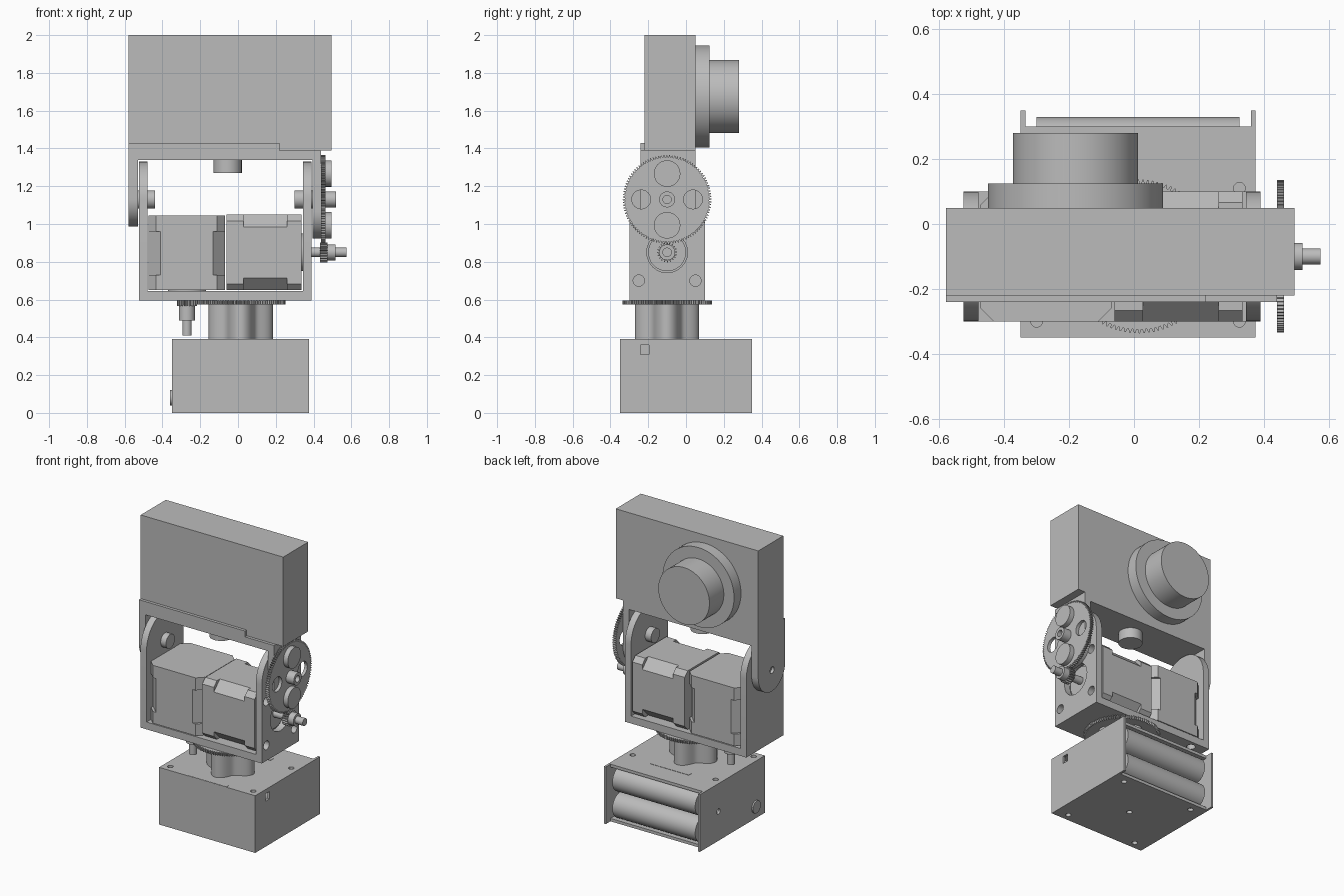
import bpy, bmesh
from math import sin, cos, pi, tau

cube = bpy.data.objects.get("Cube")
if cube:
    bpy.data.objects.remove(cube, do_unlink=True)

GREY = (0.5, 0.5, 0.5, 1)
grey = bpy.data.materials.new("plain_grey")
grey.use_nodes = True
grey.diffuse_color = GREY
grey.node_tree.nodes["Principled BSDF"].inputs["Base Color"].default_value = GREY


# ---- helpers: everything is an outline extruded along an axis ----
def prism(name, outline, axis, a, b):
    place = {"x": lambda u, v, t: (t, u, v),
             "y": lambda u, v, t: (u, t, v),
             "z": lambda u, v, t: (u, v, t)}[axis]
    bm = bmesh.new()
    lo = [bm.verts.new(place(u, v, a)) for u, v in outline]
    hi = [bm.verts.new(place(u, v, b)) for u, v in outline]
    bm.faces.new(lo)
    bm.faces.new(hi)
    n = len(lo)
    for i in range(n):
        j = (i + 1) % n
        bm.faces.new((lo[i], lo[j], hi[j], hi[i]))
    bmesh.ops.recalc_face_normals(bm, faces=bm.faces)
    mesh = bpy.data.meshes.new(name)
    bm.to_mesh(mesh)
    bm.free()
    mesh.materials.append(grey)
    obj = bpy.data.objects.new(name, mesh)
    bpy.context.collection.objects.link(obj)
    return obj


def box(name, x, y, z):
    return prism(name, [(x[0], y[0]), (x[1], y[0]), (x[1], y[1]), (x[0], y[1])], "z", *z)


def ring(c, r, n=48, start=0, sweep=tau):
    return [(c[0] + r * cos(start + sweep * i / n), c[1] + r * sin(start + sweep * i / n))
            for i in range(n)]


def cyl(name, axis, c, r, a, b, n=48):
    return prism(name, ring(c, r, n), axis, a, b)


def gear(name, axis, c, r, teeth, a, b, depth=0.012):
    pts = []
    for i in range(teeth * 4):
        rad = r if i % 4 < 2 else r - depth
        t = tau * i / (teeth * 4)
        pts.append((c[0] + rad * cos(t), c[1] + rad * sin(t)))
    return prism(name, pts, axis, a, b)


def arm_outline(y0, y1, z_flat, z_round, n=24):
    # strap with one straight end and one semicircular end
    c, r = (y0 + y1) / 2, (y1 - y0) / 2
    s = 1 if z_round > z_flat else -1
    arc = [(c + r * cos(pi * i / n), z_round + s * r * sin(pi * i / n)) for i in range(n + 1)]
    return [(y1, z_flat)] + arc + [(y0, z_flat)]


def chamfered(u, v, c):
    return [(u[0] + c, v[0]), (u[1] - c, v[0]), (u[1], v[0] + c), (u[1], v[1] - c),
            (u[1] - c, v[1]), (u[0] + c, v[1]), (u[0], v[1] - c), (u[0], v[0] + c)]


def cut(obj, cutters):
    bpy.context.view_layer.objects.active = obj
    for c in cutters:
        c.hide_render = True
        mod = obj.modifiers.new("hole", "BOOLEAN")
        mod.operation = "DIFFERENCE"
        mod.solver = "EXACT"
        mod.object = c
        bpy.ops.object.modifier_apply(modifier=mod.name)
        bpy.data.objects.remove(c, do_unlink=True)


def holes(obj, axis, centres, r, a, b):
    cut(obj, [cyl("cutter", axis, c, r, a, b, 24) for c in centres])


def four(c, d):
    return [(c[0] + i * d, c[1] + j * d) for i in (-1, 1) for j in (-1, 1)]


YC = -0.1                 # depth of every shaft
PIVOT = (YC, 1.13)        # tilt axis (y, z)
DRIVE = (YC, 0.85)        # tilt motor axis (y, z)
PAN = (0.015, YC)         # pan axis (x, y)
PAN_DRIVE = (-0.27, YC)   # pan motor axis (x, y)

# ---- base housing, open at the back ----
lid = box("base_lid", (-0.35, 0.375), (-0.35, 0.3), (0.37, 0.39))
floor = box("base_floor", (-0.35, 0.375), (-0.35, 0.3), (0, 0.02))
corners = [(x, y) for x in (-0.3, 0.325) for y in (-0.3, 0.11)]
holes(lid, "z", corners, 0.018, 0.3, 0.5)
holes(floor, "z", four((0.0125, -0.03), 0.27) + [(0.0125, -0.03)], 0.018, -0.1, 0.1)
box("base_front", (-0.35, 0.375), (-0.35, -0.335), (0, 0.39))
left_side = box("base_left_side", (0.36, 0.375), (-0.35, 0.35), (0, 0.39))
cut(left_side, [box("cutter", (0.3, 0.4), (-0.24, -0.195), (0.31, 0.36))])
right_side = box("base_right_side", (-0.35, -0.335), (-0.35, 0.35), (0, 0.39))
holes(right_side, "x", [(0.15, 0.2)], 0.018, -0.4, -0.3)
cyl("power_button", "x", (-0.25, 0.08), 0.042, -0.36, -0.34)
box("battery_partition", (-0.335, 0.36), (0.2, 0.215), (0.02, 0.37))
for i, z in enumerate((0.105, 0.285)):
    cyl(f"battery_{i + 1}", "x", (0.245, z), 0.085, -0.3, 0.325)
for i, y in enumerate((-0.335, 0.14)):
    box(f"lid_tab_{i + 1}", (-0.13, 0.157), (y - 0.014, y + 0.016), (0.388, 0.392))

# ---- lobed pedestal, pan gear and pan pinion ----
lobes = []
for i in range(96):
    t = tau * i / 96
    r = 0.142 + 0.028 * cos(4 * t)
    lobes.append((PAN[0] + r * cos(t), PAN[1] + r * sin(t)))
prism("pedestal", lobes, "z", 0.39, 0.577)
gear("pan_gear", "z", PAN, 0.237, 100, 0.575, 0.595)
gear("pan_pinion", "z", PAN_DRIVE, 0.053, 20, 0.565, 0.595)
cyl("pan_pinion_collar", "z", PAN_DRIVE, 0.043, 0.49, 0.57)
cyl("pan_motor_shaft", "z", PAN_DRIVE, 0.025, 0.41, 0.65)

# ---- U-shaped yoke ----
yoke_floor = box("yoke_floor", (-0.525, 0.39), (-0.3, 0.1), (0.595, 0.645))
holes(yoke_floor, "z", four(PAN_DRIVE, 0.15), 0.028, 0.5, 0.7)
holes(yoke_floor, "z", [PAN_DRIVE], 0.108, 0.5, 0.7)
yoke_side = arm_outline(-0.3, 0.1, 0.64, 1.13)
prism("yoke_right_wall", yoke_side, "x", -0.525, -0.48)
left_wall = prism("yoke_left_wall", yoke_side, "x", 0.345, 0.39)
holes(left_wall, "x", four(DRIVE, 0.15), 0.03, 0.3, 0.42)
holes(left_wall, "x", [DRIVE], 0.108, 0.3, 0.42)
cyl("right_pivot", "x", PIVOT, 0.048, -0.55, -0.44)
cyl("left_pivot", "x", PIVOT, 0.048, 0.3, 0.45)

# ---- motors: two chamfered caps around a deeper-chamfered core ----
def motor(name, axis, u, v, stops, cap):
    for part, a, b, c in (("cap_1", stops[0], stops[1], cap),
                          ("core", stops[1], stops[2], 0.065),
                          ("cap_2", stops[2], stops[3], cap)):
        prism(f"{name}_{part}", chamfered(u, v, c), axis, a, b)


motor("pan_motor", "z", (-0.475, -0.068), (-0.3, 0.1), (0.65, 0.73, 0.96, 1.045), 0.042)
motor("tilt_motor", "x", (-0.3, 0.1), (0.65, 1.05), (-0.06, 0.028, 0.26, 0.335), 0.033)
cyl("tilt_motor_boss", "x", DRIVE, 0.1, 0.33, 0.35)
cyl("pan_motor_boss", "z", PAN_DRIVE, 0.1, 0.635, 0.655)

# ---- tilt gear train ----
wheel = gear("tilt_gear", "x", PIVOT, 0.235, 100, 0.44, 0.462)
holes(wheel, "x", [(YC + s * 0.137, PIVOT[1]) for s in (-1, 1)], 0.05, 0.4, 0.5)
for i, s in enumerate((-1, 1)):
    cyl(f"gear_weight_{i + 1}", "x", (YC, PIVOT[1] + s * 0.137), 0.07, 0.44, 0.495)
hub = cyl("tilt_gear_hub", "x", PIVOT, 0.042, 0.45, 0.52)
holes(hub, "x", [PIVOT], 0.022, 0.48, 0.6)
gear("tilt_pinion", "x", DRIVE, 0.053, 20, 0.435, 0.475)
cyl("tilt_pinion_collar", "x", DRIVE, 0.042, 0.47, 0.517)
cyl("tilt_motor_shaft", "x", DRIVE, 0.025, 0.34, 0.575)

# ---- camera cradle ----
box("cradle_plate", (-0.58, 0.44), (-0.24, 0.05), (1.34, 1.39))
box("cradle_front_lip", (-0.58, 0.22), (-0.24, -0.22), (1.38, 1.43))
right_arm = prism("cradle_right_arm", arm_outline(-0.24, 0.05, 1.35, 1.132), "x", -0.58, -0.53)
holes(right_arm, "x", [PIVOT], 0.022, -0.6, -0.56)
prism("cradle_left_arm", arm_outline(-0.24, 0.05, 1.35, 1.068), "x", 0.395, 0.44)
cyl("mount_screw", "z", (-0.055, YC), 0.075, 1.27, 1.35)

# ---- camera ----
box("camera_body", (-0.58, 0.495), (-0.22, 0.05), (1.39, 2.0))
cyl("lens_flange", "y", (-0.18, 1.675), 0.27, 0.04, 0.125, 72)
cyl("lens_barrel", "y", (-0.18, 1.675), 0.193, 0.12, 0.28, 72)

# ---- smooth round walls, keep edges sharp ----
bpy.ops.object.select_all(action="DESELECT")
for obj in bpy.context.collection.objects:
    if obj.type == "MESH" and grey.name in obj.data.materials:
        obj.select_set(True)
        bpy.context.view_layer.objects.active = obj
bpy.ops.object.shade_smooth_by_angle(angle=pi / 7)
